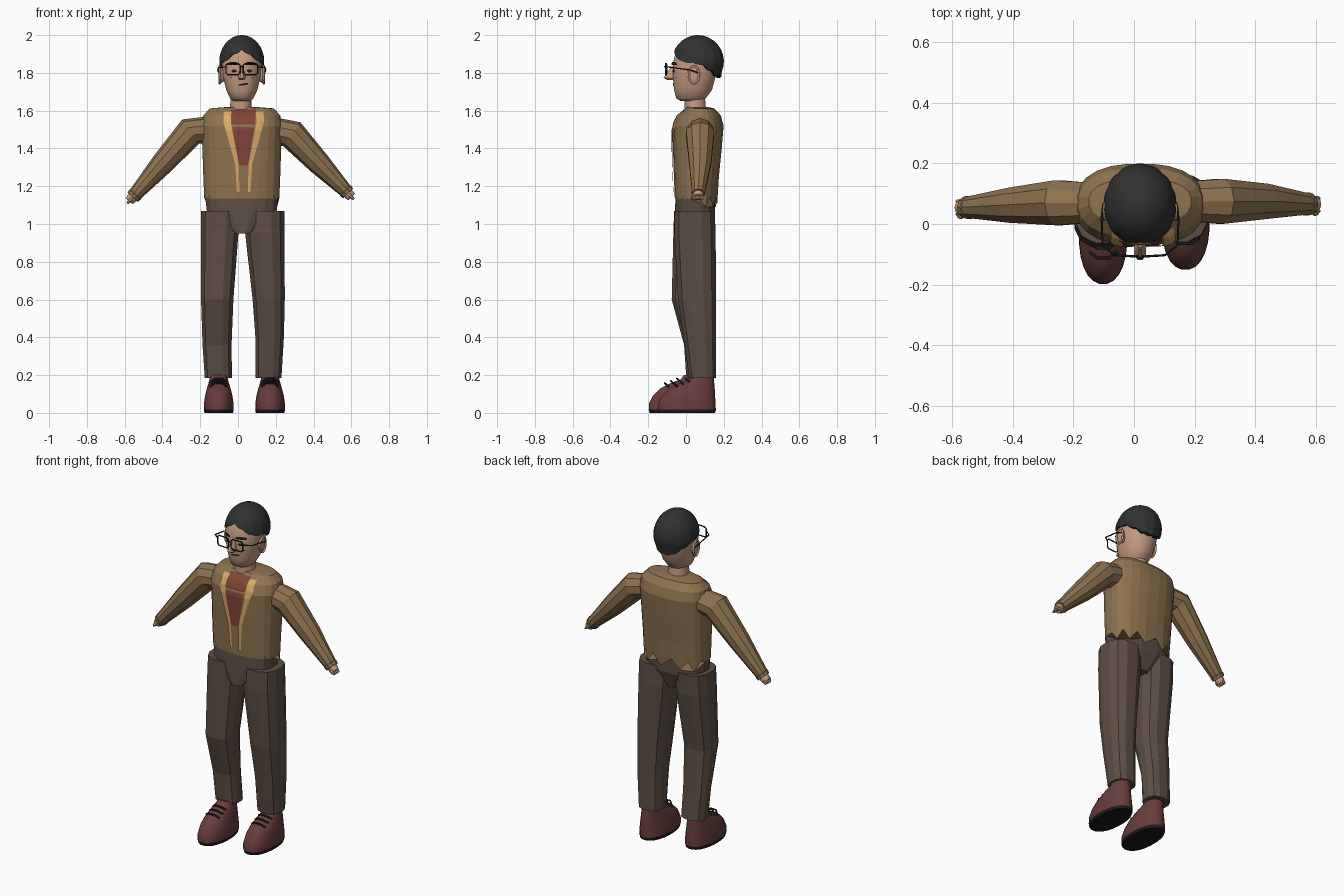
import bpy, bmesh, math
from mathutils import Vector
from mathutils.bvhtree import BVHTree

cube = bpy.data.objects.get("Cube")
if cube:
    bpy.data.objects.remove(cube)


def material(name, rgb):
    lin = [((c / 255 + 0.055) / 1.055) ** 2.4 for c in rgb]
    m = bpy.data.materials.new(name)
    m.use_nodes = True
    m.diffuse_color = (*lin, 1)
    m.node_tree.nodes["Principled BSDF"].inputs["Base Color"].default_value = (*lin, 1)
    return m


SKIN = material("skin", (196, 155, 128))
JACKET = material("brown jacket", (142, 115, 80))
TROUSERS = material("dark trousers", (92, 78, 68))
SHOE = material("maroon leather", (104, 60, 60))
SHIRT = material("red shirt", (130, 68, 56))
LAPEL = material("tan lapel", (214, 170, 102))
HAIR = material("black hair", (48, 49, 49))
BLACK = material("black", (28, 27, 27))
MID = 0.02  # the body's middle plane


def finish(name, bm, mat, smooth=0):
    bmesh.ops.recalc_face_normals(bm, faces=bm.faces)
    me = bpy.data.meshes.new(name)
    bm.to_mesh(me)
    bm.free()
    me.materials.append(mat)
    ob = bpy.data.objects.new(name, me)
    bpy.context.collection.objects.link(ob)
    if smooth:
        bpy.ops.object.select_all(action='DESELECT')
        ob.select_set(True)
        bpy.context.view_layer.objects.active = ob
        bpy.ops.object.shade_smooth_by_angle(angle=math.radians(smooth))
    return ob


def loft(name, rings, mat, smooth=0):
    bm = bmesh.new()
    rows = [[bm.verts.new(p) for p in r] for r in rings]
    n = len(rows[0])
    for a, b in zip(rows, rows[1:]):
        for i in range(n):
            bm.faces.new((a[i], a[(i + 1) % n], b[(i + 1) % n], b[i]))
    bm.faces.new(rows[0])
    bm.faces.new(rows[-1])
    return finish(name, bm, mat, smooth)


def oval(center, u, v, n, power=2):
    pts = []
    for i in range(n):
        a = (i + 0.5) * math.tau / n
        c, s = (math.copysign(abs(k) ** (2 / power), k) for k in (math.cos(a), math.sin(a)))
        pts.append(Vector(center) + Vector(u) * c + Vector(v) * s)
    return pts


def stack(rows, n, power=2):
    """Horizontal rings from rows of (z, x0, x1, y0, y1)."""
    return [oval(((x0 + x1) / 2, (y0 + y1) / 2, z), ((x1 - x0) / 2, 0, 0),
                 (0, (y1 - y0) / 2, 0), n, power) for z, x0, x1, y0, y1 in rows]


def limb(name, path, mat, n=10, smooth=0):
    """Tube along a path of (x, y, z, radius)."""
    pts = [Vector(p[:3]) for p in path]
    rings = []
    for i, p in enumerate(pts):
        d = (pts[min(i + 1, len(pts) - 1)] - pts[max(i - 1, 0)]).normalized()
        side = Vector((0, 1, 0))
        side = (side - d * side.dot(d)).normalized()
        rings.append(oval(p, side * path[i][3], d.cross(side) * path[i][3], n))
    return loft(name, rings, mat, smooth)


def wire(name, pts, radius, mat, cyclic=False):
    cu = bpy.data.curves.new(name, 'CURVE')
    cu.dimensions = '3D'
    cu.bevel_depth = radius
    cu.bevel_resolution = 1
    cu.use_fill_caps = True
    sp = cu.splines.new('POLY')
    sp.points.add(len(pts) - 1)
    for q, p in zip(sp.points, pts):
        q.co = (*p, 1)
    sp.use_cyclic_u = cyclic
    tmp = bpy.data.objects.new(name + "_path", cu)
    me = bpy.data.meshes.new_from_object(tmp)
    bpy.data.objects.remove(tmp)
    me.materials.clear()
    me.materials.append(mat)
    ob = bpy.data.objects.new(name, me)
    bpy.context.collection.objects.link(ob)
    return ob


def plate(name, target, rows, mat, lift=0.004, cols=6, sub=5):
    """Thin patch laid on the front of target, from rows of (z, x0, x1)."""
    tree = BVHTree.FromPolygons([v.co for v in target.data.vertices],
                                [tuple(p.vertices) for p in target.data.polygons])
    fine = [[a + (b - a) * k / sub for a, b in zip(r, s)]
            for r, s in zip(rows, rows[1:]) for k in range(sub)] + [rows[-1]]
    bm = bmesh.new()
    grid = []
    for z, x0, x1 in fine:
        line = []
        for k in range(cols + 1):
            x = x0 + (x1 - x0) * k / cols
            hit = tree.ray_cast(Vector((x, -1, z)), Vector((0, 1, 0)))[0]
            line.append(bm.verts.new((x, (hit.y if hit else 0) - lift, z)))
        grid.append(line)
    for a, b in zip(grid, grid[1:]):
        for k in range(cols):
            bm.faces.new((a[k], a[k + 1], b[k + 1], b[k]))
    ob = finish(name, bm, mat)
    if ob.data.polygons[0].normal.y > 0:
        ob.data.flip_normals()
    return ob


# Jacket body with a ragged hem at the back
rings = stack([(1.135, -.18, .22, -.06, .165), (1.25, -.185, .225, -.065, .175),
               (1.4, -.19, .23, -.07, .19), (1.52, -.195, .235, -.072, .2),
               (1.575, -.185, .225, -.045, .185), (1.612, -.15, .19, 0, .15),
               (1.62, -.05, .09, .0, .11)], 24, 2.4)
for i, p in enumerate(rings[0]):
    if p.y > .08:
        p.z += -.045 if i % 2 else .012
torso = loft("jacket_body", rings, JACKET)

# Shirt front and lapels
plate("shirt_front", torso, [(1.605, -.04, .095), (1.54, -.04, .09), (1.31, .005, .055)], SHIRT)
edge = [(1.595, -.075, -.035), (1.54, -.078, -.038), (1.32, -.015, .004), (1.17, -.006, .008)]
plate("right_lapel", torso, edge, LAPEL, .007, 2)
plate("left_lapel", torso, [(z, .06 - b, .06 - a) for z, a, b in edge], LAPEL, .007, 2)

# Sleeves, cuffs and hands
arms = {"right": [(-.15, .07, 1.5, .07), (-.25, .07, 1.49, .078), (-.4, .062, 1.32, .061),
                  (-.55, .055, 1.15, .036)],
        "left": [(.19, .075, 1.495, .07), (.285, .075, 1.475, .078), (.43, .075, 1.32, .061),
                 (.575, .066, 1.17, .036)]}
for side, path in arms.items():
    limb(side + "_sleeve", path, JACKET)
    wrist = Vector(path[-1][:3])
    d = (wrist - Vector(path[-2][:3])).normalized()

    def along(t, r, dy=0, lift=0):
        p = wrist + d * t + Vector((0, dy, lift))
        return (*p, r)
    limb(side + "_cuff", [along(-.012, .036), along(-.008, .04), along(.012, .036)], JACKET)
    limb(side + "_palm", [along(0, .022), along(.02, .028), along(.038, .024)], SKIN, 10, 50)
    for k in range(4):
        y = (k - 1.5) * .014
        limb(f"{side}_finger_{k + 1}", [along(.03, .008, y), along(.048, .008, y),
                                        along(.056, .004, y)], SKIN, 6, 50)
    limb(side + "_thumb", [along(.015, .009, -.02), along(.035, .009, -.03),
                           along(.046, .005, -.03)], SKIN, 6, 50)

# Trousers: hips and two legs, the right knee bent
loft("trouser_hips", stack([(.95, -.025, .075, -.066, .12), (1.05, -.165, .205, -.062, .155),
                            (1.15, -.178, .218, -.056, .157)], 16, 2.6), TROUSERS)
loft("left_leg", stack([(.185, .09, .232, .015, .16), (.4, .09, .245, -.015, .162),
                        (.6, .075, .25, -.045, .162), (.95, .035, .25, -.065, .16),
                        (1.07, .03, .248, -.062, .155)], 12, 2.5), TROUSERS)
loft("right_leg", stack([(.185, -.178, -.03, 0, .13), (.36, -.19, -.032, -.012, .115),
                         (.6, -.198, -.022, -.078, .1), (.95, -.2, .005, -.07, .15),
                         (1.07, -.198, .01, -.066, .155)], 12, 2.5), TROUSERS)

# Shoes with soles and laces
for side, cx, dy in (("left", .17, 0), ("right", -.102, -.047)):
    def shoe(rows):
        return stack([(z, cx - w, cx + w, a + dy, b + dy) for z, w, a, b in rows], 24, 2.2)
    loft(side + "_sole", shoe([(0, .076, -.146, .155), (.018, .08, -.152, .16)]), BLACK, 40)
    loft(side + "_shoe", shoe([(.016, .079, -.151, .159), (.05, .079, -.15, .158),
                               (.09, .073, -.13, .155), (.13, .063, -.09, .153),
                               (.16, .054, -.03, .15), (.178, .049, .02, .148),
                               (.2, .048, .035, .148)]), SHOE, 45)
    for k in range(3):
        y, z = dy - .065 + k * .032, .15 + k * .012
        wire(f"{side}_lace_{k + 1}", [(cx - .045, y + .02, z - .012), (cx - .02, y, z + .008),
                                      (cx + .02, y, z + .008), (cx + .045, y + .02, z - .012)],
             .005, BLACK)

# Neck and head
loft("neck", stack([(1.58, -.045, .075, -.01, .11), (1.68, -.04, .07, -.01, .1)], 16), SKIN, 40)
head = loft("head", stack([(z, MID - w, MID + w, a, b) for z, w, a, b in (
    (1.652, .045, -.03, .08), (1.665, .062, -.052, .105), (1.71, .083, -.064, .138),
    (1.78, .1, -.07, .157), (1.85, .107, -.07, .168), (1.92, .098, -.052, .168),
    (1.965, .055, -.008, .12))], 32, 2.15), SKIN, 60)
loft("nose", stack([(1.762, .008, .032, -.1, -.05), (1.774, -.002, .042, -.122, -.05),
                    (1.835, .012, .028, -.078, -.05)], 8), SKIN)

# Hair cap: lower in back, arched over the forehead
HAIRLINE = [(0, 1.925), (20, 1.905), (50, 1.865), (95, 1.85), (125, 1.815), (150, 1.785), (180, 1.78)]


def hairline(deg):
    for (a, za), (b, zb) in zip(HAIRLINE, HAIRLINE[1:]):
        if deg <= b:
            return za + (zb - za) * (deg - a) / (b - a)
    return HAIRLINE[-1][1]


N, STEPS = 56, 10
rings = [[] for _ in range(STEPS + 2)]
for i in range(N):
    a = math.tau * i / N - math.pi
    low = hairline(abs(math.degrees(a))) - .008 * abs(math.sin(a * 7))
    end = math.acos((low - 1.86) / .14)
    for j in range(STEPS + 2):
        phi = end * min(max(j, .15), STEPS) / STEPS
        r = math.sin(phi) if phi < math.pi / 2 else max(math.sin(phi), .9)
        r *= .98 + .025 * abs(math.cos(a * 7)) * math.sin(phi)
        r *= .84 if j > STEPS else 1
        rings[j].append((MID + .12 * r * math.sin(a), .063 - .137 * r * math.cos(a),
                         1.86 + .14 * math.cos(phi)))
loft("hair", rings, HAIR, 40)

# Paired face parts: ears, brows, eyes, glasses
for side, s in (("left", 1), ("right", -1)):
    def at(x, y, z):
        return (MID + s * x, y, z)
    turn = [k * math.tau / 16 for k in range(16)]
    loft(side + "_ear", [[at(x, .042 + w * .027 * math.cos(t), 1.79 + w * .045 * math.sin(t))
                          for t in turn] for x, w in ((.085, .7), (.113, 1), (.116, .8))], SKIN, 40)
    wire(side + "_ear_rim", [at(.117, .042 + .027 * math.cos(t), 1.79 + .046 * math.sin(t))
                             for t in turn], .006, SKIN, True)

    def span(a, b):
        return sorted((MID + s * a, MID + s * b))
    plate(side + "_eyebrow", head, [(1.857, *span(.03, .062)), (1.85, *span(.018, .075)),
                                    (1.842, *span(.018, .075))], BLACK, .009)
    plate(side + "_eye", head, [(1.817, *span(.034, .048)), (1.811, *span(.024, .056)),
                                (1.802, *span(.034, .048))], BLACK)
    plate(side + "_mole", head, [(1.778, *span(.055, .061)), (1.772, *span(.055, .061))], BLACK, .003, 2, 1)
    wire(side + "_lens_frame", [at(.046 + u, -.107 + .12 * max(u, 0), 1.82 + v) for u, v in (
        (-.038, -.02), (-.028, -.03), (.028, -.03), (.038, -.02),
        (.038, .02), (.028, .03), (-.028, .03), (-.038, .02))], .0038, BLACK, True)
    wire(side + "_temple", [at(.084, -.102, 1.832), at(.124, -.07, 1.828), at(.127, .02, 1.815),
                            at(.122, .065, 1.8)], .0035, BLACK)
wire("glasses_bridge", [(MID - .01, -.107, 1.83), (MID, -.113, 1.834), (MID + .01, -.107, 1.83)],
     .0035, BLACK)
plate("mouth", head, [(1.746, .04, .055), (1.739, .0, .052), (1.733, .005, .03)], BLACK, .003)
